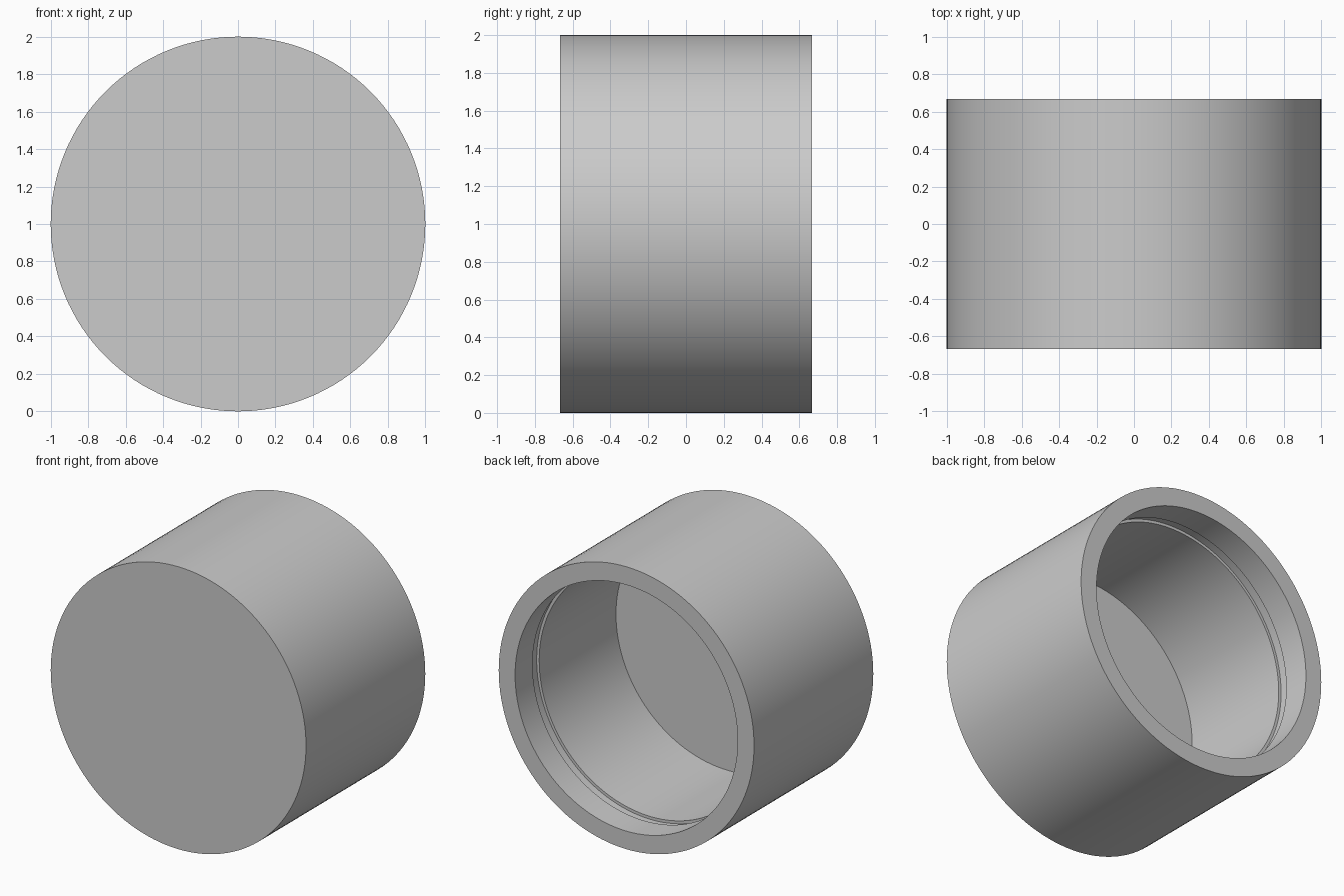
import bpy
import bmesh
import math
from mathutils import Vector

cube = bpy.data.objects.get("Cube")
if cube:
    bpy.data.objects.remove(cube, do_unlink=True)

SEGMENTS = 128
HALF_DEPTH = 0.667
BORE = 0.872
GROOVE = 0.892

# Single grey material
grey = bpy.data.materials.new("light_grey")
grey.use_nodes = True
colour = (0.6, 0.6, 0.6, 1.0)
grey.diffuse_color = colour
grey.node_tree.nodes["Principled BSDF"].inputs["Base Color"].default_value = colour

# Cup section as (radius, y): closed front, outer wall, open rim, ring groove, bore, floor
floor_y = -HALF_DEPTH + 0.205
groove_outer = HALF_DEPTH - 0.195
groove_inner = HALF_DEPTH - 0.27
profile = [
    (1.0, -HALF_DEPTH), (1.0, HALF_DEPTH),
    (BORE, HALF_DEPTH), (BORE, groove_outer),
    (GROOVE, groove_outer), (GROOVE, groove_inner),
    (BORE, groove_inner), (BORE, floor_y),
]

# Revolve the section about the y axis
bm = bmesh.new()
rings = []
for radius, y in profile:
    ring = []
    for i in range(SEGMENTS):
        a = math.tau * i / SEGMENTS
        ring.append(bm.verts.new(Vector((radius * math.cos(a), y, 1 + radius * math.sin(a)))))
    rings.append(ring)
for near, far in zip(rings, rings[1:]):
    for i in range(SEGMENTS):
        j = (i + 1) % SEGMENTS
        bm.faces.new((near[i], near[j], far[j], far[i]))

# Flat front disc and inner floor disc
bm.faces.new(rings[0])
bm.faces.new(rings[-1])
bmesh.ops.recalc_face_normals(bm, faces=bm.faces)

mesh = bpy.data.meshes.new("round_cup")
bm.to_mesh(mesh)
bm.free()
mesh.materials.append(grey)
cup = bpy.data.objects.new("round_cup", mesh)
bpy.context.collection.objects.link(cup)

# Smooth walls with crisp edges
bpy.ops.object.select_all(action="DESELECT")
cup.select_set(True)
bpy.context.view_layer.objects.active = cup
bpy.ops.object.shade_smooth_by_angle(angle=math.radians(30))
